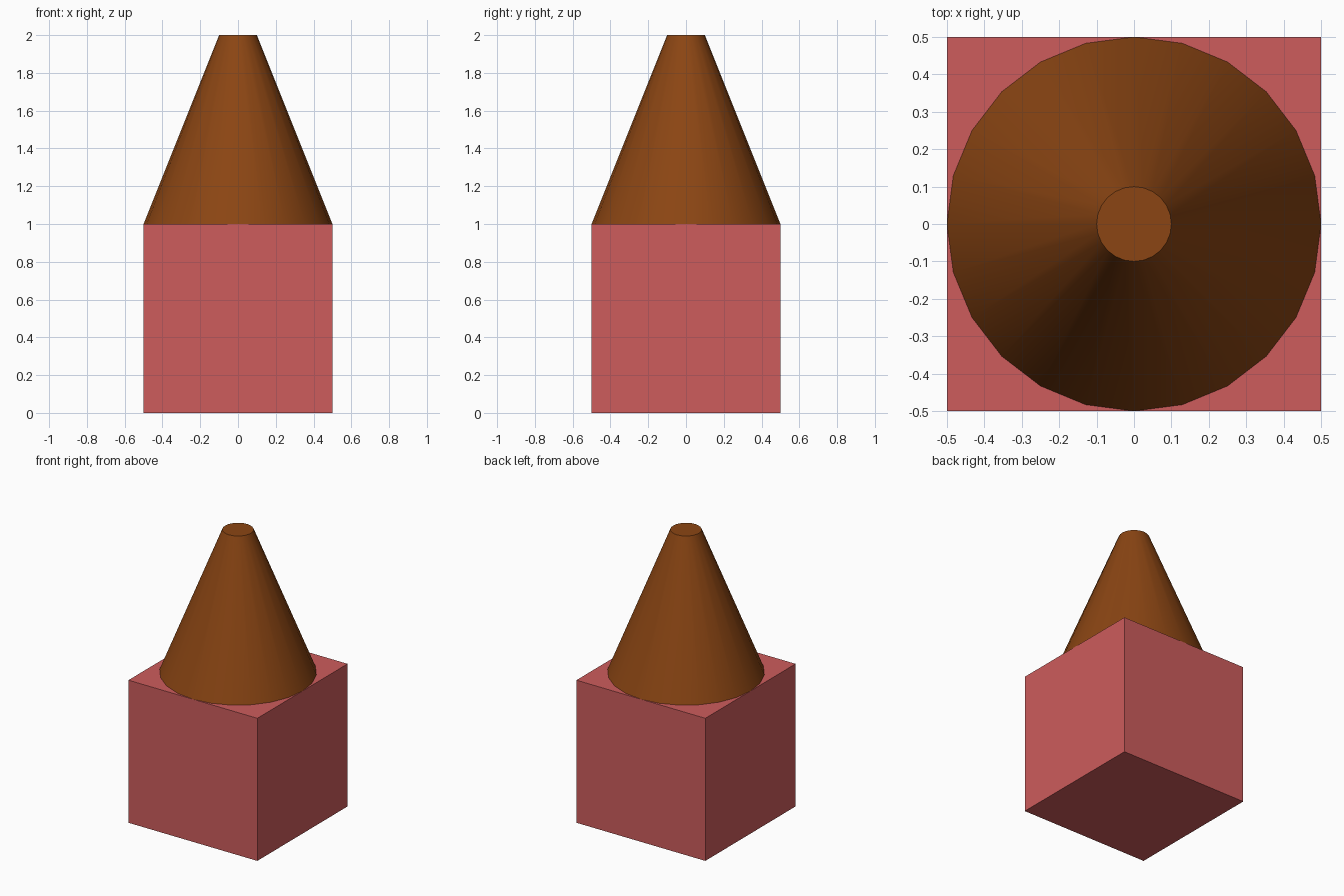
import bpy
import math

default = bpy.data.objects.get("Cube")
if default:
    bpy.data.objects.remove(default, do_unlink=True)


def make_material(name, colour):
    mat = bpy.data.materials.new(name)
    mat.use_nodes = True
    mat.diffuse_color = colour
    for node in mat.node_tree.nodes:
        if node.type == 'BSDF_PRINCIPLED':
            node.inputs["Base Color"].default_value = colour
    return mat


def finish(name, mat):
    obj = bpy.context.object
    obj.name = obj.data.name = name
    obj.data.materials.append(mat)
    return obj


rose_red = make_material("rose red", (0.61, 0.107, 0.107, 1))
brown = make_material("saddle brown", (0.258, 0.06, 0.0065, 1))

# Cubic base block
bpy.ops.mesh.primitive_cube_add(size=1, location=(0, 0, 0.5))
finish("base_block", rose_red)

# Truncated cone roof, smooth around its side with sharp rims
bpy.ops.mesh.primitive_cone_add(vertices=24, radius1=0.5, radius2=0.1,
                                depth=1, location=(0, 0, 1.5))
finish("cone_roof", brown)
bpy.ops.object.shade_smooth_by_angle(angle=math.radians(30))
